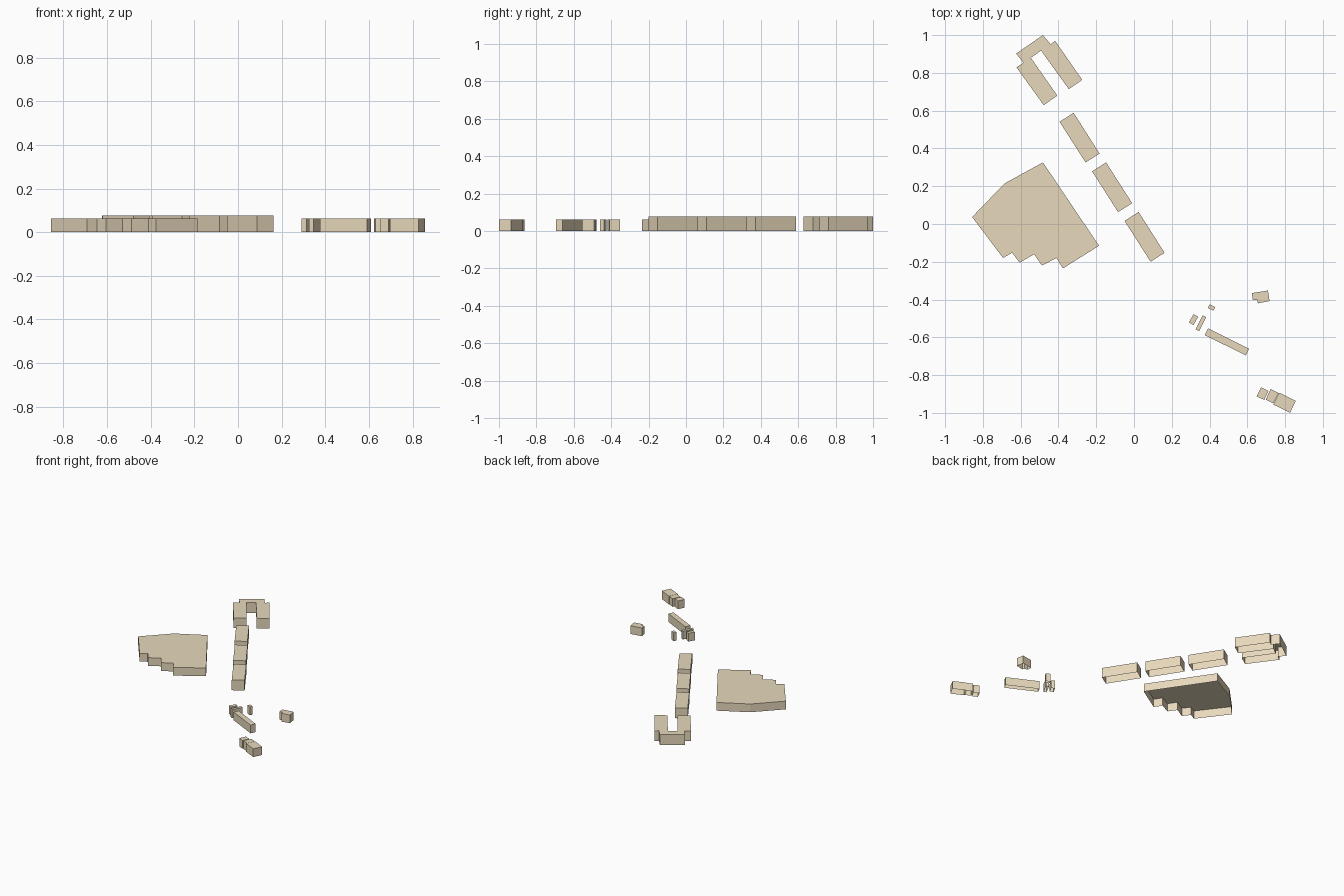
import bpy, bmesh
from math import cos, sin, radians

if "Cube" in bpy.data.objects:
    bpy.data.objects.remove(bpy.data.objects["Cube"])

TALL, LOW = 0.077, 0.062

stone = bpy.data.materials.new("tan_stone")
stone.diffuse_color = (0.8, 0.69, 0.5, 1)
stone.use_nodes = True
stone.node_tree.nodes["Principled BSDF"].inputs["Base Color"].default_value = stone.diffuse_color


def prism(name, outline, height):
    """Raise walls from a ground outline and cap them with a flat roof; the underside is open."""
    bm = bmesh.new()
    low = [bm.verts.new((x, y, 0)) for x, y in outline]
    high = [bm.verts.new((x, y, height)) for x, y in outline]
    n = len(outline)
    for i in range(n):
        j = (i + 1) % n
        bm.faces.new((low[i], low[j], high[j], high[i]))
    roof = bm.faces.new(high)
    bmesh.ops.recalc_face_normals(bm, faces=bm.faces)
    roof.normal_update()
    if roof.normal.z < 0:
        bmesh.ops.reverse_faces(bm, faces=bm.faces)
    me = bpy.data.meshes.new(name)
    bm.to_mesh(me)
    bm.free()
    me.materials.append(stone)
    ob = bpy.data.objects.new(name, me)
    bpy.context.collection.objects.link(ob)


def block(name, x, y, length, width, angle, height):
    """Rectangular building, turned about its centre."""
    c, s = cos(radians(angle)), sin(radians(angle))
    corners = [(i * length / 2, j * width / 2)
               for i, j in ((-1, -1), (1, -1), (1, 1), (-1, 1))]
    prism(name, [(x + u * c - v * s, y + u * s + v * c) for u, v in corners], height)


# Large hall with stepped front edge
prism("large_hall", [
    (-.857, .037), (-.685, .215), (-.482, .326), (-.185, -.115),
    (-.376, -.235), (-.411, -.18), (-.487, -.22), (-.529, -.16),
    (-.605, -.205), (-.645, -.152), (-.693, -.18)], LOW)

# U-shaped building at the back
prism("u_shaped_building", [
    (-.624, .902), (-.482, 1.0), (-.441, .951), (-.418, .97),
    (-.274, .763), (-.345, .714), (-.492, .918), (-.546, .88),
    (-.406, .68), (-.478, .629), (-.622, .829), (-.586, .854)], TALL)

# Row of three equal long buildings
for i in range(3):
    block(f"row_building_{i + 1}", -.288 + .172 * i, .457 - .2625 * i,
          .256, .088, -57.5, TALL)

# House with a small step in its plan
prism("corner_house", [
    (.624, -.366), (.709, -.352), (.718, -.408),
    (.656, -.42), (.653, -.402), (.629, -.402)], LOW)

# Scattered sheds and the long barn
block("tiny_shed", .41, -.442, .033, .022, -27, LOW)
block("square_shed", .315, -.506, .05, .028, 60, LOW)
block("narrow_shed", .3545, -.525, .083, .021, 63, LOW)
block("long_barn", .492, -.624, .242, .04, -26.5, LOW)

# Terrace of three at the front
block("terrace_small", .681, -.898, .044, .053, -26, LOW)
block("terrace_middle", .731, -.912, .046, .061, -26, LOW)
block("terrace_large", .797, -.946, .099, .07, -26, LOW)
